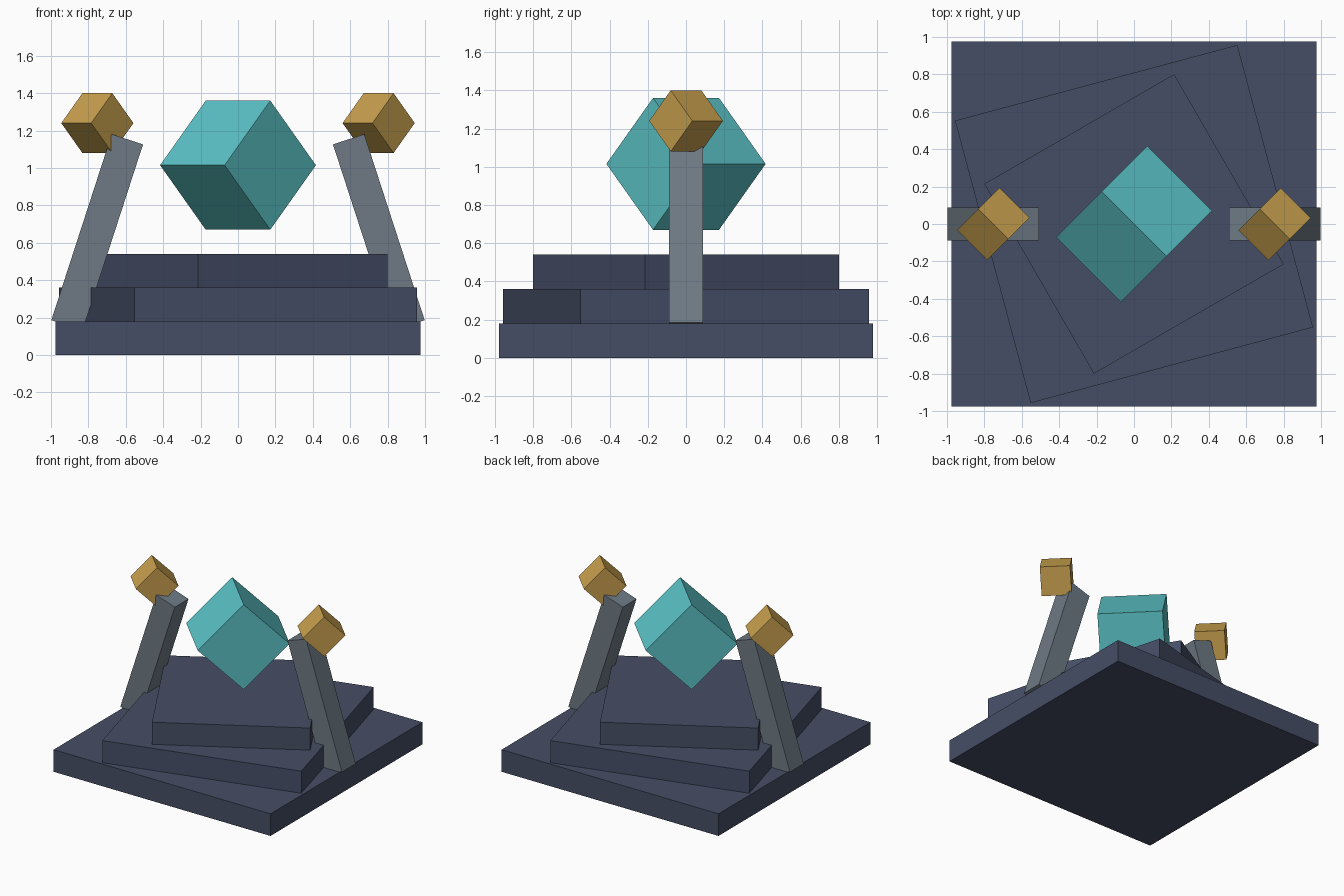
import bpy
from math import radians

default_cube = bpy.data.objects.get("Cube")
if default_cube:
    bpy.data.objects.remove(default_cube, do_unlink=True)


def make_material(name, rgb):
    mat = bpy.data.materials.new(name)
    mat.use_nodes = True
    color = (*rgb, 1.0)
    mat.diffuse_color = color
    for node in mat.node_tree.nodes:
        if node.type == "BSDF_PRINCIPLED":
            node.inputs["Base Color"].default_value = color
    return mat


def box(name, size, center, material, rotation=(0, 0, 0)):
    """Flat-shaded box; rotation in degrees."""
    bpy.ops.mesh.primitive_cube_add(size=1, location=center,
                                    rotation=[radians(a) for a in rotation])
    obj = bpy.context.object
    obj.name = obj.data.name = name
    obj.scale = size
    bpy.ops.object.transform_apply(location=False, rotation=False, scale=True)
    obj.data.materials.append(material)
    return obj


slate = make_material("dark slate blue", (0.061, 0.076, 0.133))
stone = make_material("grey stone", (0.156, 0.195, 0.231))
teal = make_material("teal crystal", (0.107, 0.552, 0.578))
gold = make_material("gold", (0.578, 0.352, 0.076))

# Stepped base: each slab is smaller and turned further
step = 0.18
for i, (name, width) in enumerate((("lower_slab", 1.954),
                                   ("middle_slab", 1.563),
                                   ("upper_slab", 1.172))):
    box(name, (width, width, step), (0, 0, step * (i + 0.5)), slate, (0, 0, 15 * i))

# Floating cube balanced on an edge
tilt = (0, 45, 45)
box("floating_cube", (0.488,) * 3, (0, 0, 1.015), teal, tilt)

# Leaning pillars, each with a small cube above
for side, sign in (("left", 1), ("right", -1)):
    box(side + "_pillar", (0.176, 0.176, 1.046), (0.753 * sign, 0, 0.656),
        stone, (0, -18 * sign, 0))
    box(side + "_small_cube", (0.226,) * 3, (0.752 * sign, 0, 1.24), gold, tilt)
